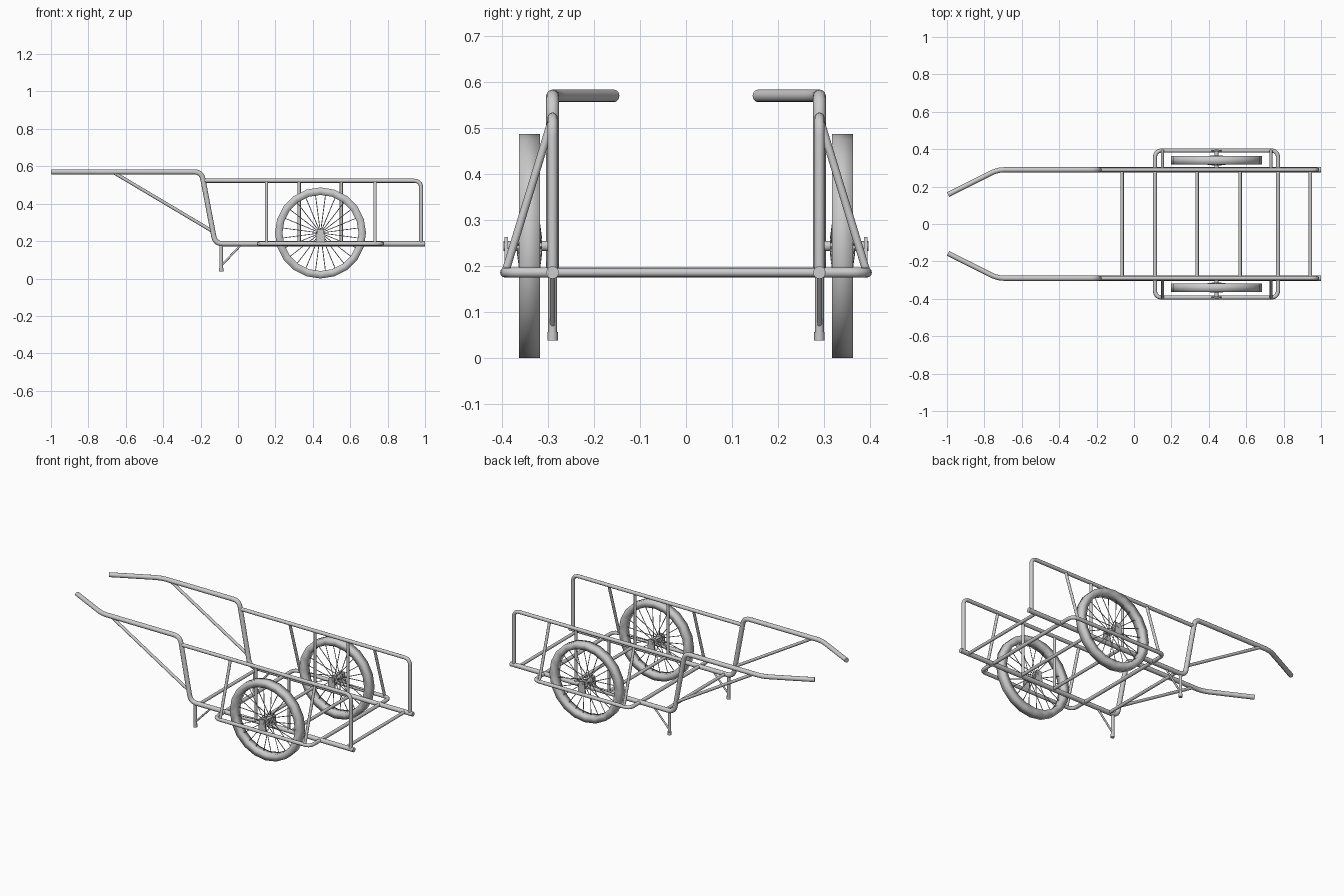
import bpy, math
from math import sin, cos, pi
from mathutils import Vector

if "Cube" in bpy.data.objects:
    bpy.data.objects.remove(bpy.data.objects["Cube"])

Y, Z = 0.29, 0.186          # side frame plane, floor frame height
WX, WY, WZ, WR = 0.441, 0.340, 0.2435, 0.2435   # wheel centre and radius


def finish(name, mesh, mirror=True, angle=40):
    ob = bpy.data.objects.new(name, mesh)
    bpy.context.collection.objects.link(ob)
    bpy.ops.object.select_all(action='DESELECT')
    ob.select_set(True)
    bpy.context.view_layer.objects.active = ob
    bpy.ops.object.shade_smooth_by_angle(angle=math.radians(angle))
    if mirror:
        m = ob.modifiers.new("Mirror", 'MIRROR')
        m.use_axis = (False, True, False)
        m.use_clip = False
        m.use_mirror_merge = False
    return ob


def rounded(pts, bend, closed):
    """Replace each corner of a path with a short curve."""
    pts = [Vector(p) for p in pts]
    n, out = len(pts), []
    for i, p in enumerate(pts):
        if not closed and i in (0, n - 1):
            out.append(p)
            continue
        a = p + (pts[i - 1] - p).normalized() * bend
        b = p + (pts[(i + 1) % n] - p).normalized() * bend
        for k in range(6):
            t = k / 5
            out.append(a * (1 - t) ** 2 + p * 2 * t * (1 - t) + b * t * t)
    return out


def tubes(name, paths, r, bend=0.04, closed=False, mirror=True, res=4):
    cu = bpy.data.curves.new(name, 'CURVE')
    cu.dimensions = '3D'
    cu.bevel_depth = r
    cu.bevel_resolution = res
    cu.use_fill_caps = True
    for path in paths:
        pts = rounded(path, bend, closed)
        sp = cu.splines.new('POLY')
        sp.points.add(len(pts) - 1)
        for q, p in zip(sp.points, pts):
            q.co = (*p, 1)
        sp.use_cyclic_u = closed
    tmp = bpy.data.objects.new(name + "_path", cu)
    bpy.context.collection.objects.link(tmp)
    dg = bpy.context.evaluated_depsgraph_get()
    mesh = bpy.data.meshes.new_from_object(tmp.evaluated_get(dg))
    bpy.data.objects.remove(tmp)
    return finish(name, mesh, mirror)


def lathe(name, profile, seg, closed, angle):
    """Spin (radius, y) points about the wheel axis."""
    n = len(profile)
    verts = [(WX + r * sin(2 * pi * s / seg), y, WZ + r * cos(2 * pi * s / seg))
             for s in range(seg) for r, y in profile]
    faces = []
    for s in range(seg):
        a, b = s * n, (s + 1) % seg * n
        for i in range(n if closed else n - 1):
            j = (i + 1) % n
            faces.append((a + i, a + j, b + j, b + i))
    if not closed:
        faces.append([s * n for s in range(seg)][::-1])
        faces.append([s * n + n - 1 for s in range(seg)])
    mesh = bpy.data.meshes.new(name)
    mesh.from_pydata(verts, [], faces)
    return finish(name, mesh, True, angle)


# Main bent tubes: handle, riser and floor rail in one piece
tubes("handle_and_floor_rail", [[(-0.994, 0.157, 0.57), (-0.73, Y, 0.57),
      (-0.195, Y, 0.57), (-0.122, Y, Z), (1.0, Y, Z)]], 0.0138)

# Upper side rail bending down at the tail
tubes("side_rail", [[(-0.183, Y, 0.523), (0.979, Y, 0.523), (0.979, Y, Z)]], 0.011)

# Upright posts and posts leaning out to the wheel guard
tubes("side_posts", [[(x, Y, 0.523), (x, Y, Z)] for x in (0.327, 0.552)], 0.0085)
tubes("leaning_posts", [[(x, Y, 0.523), (x, 0.393, Z)] for x in (0.152, 0.733)], 0.0085)

# Wheel guard loop running under both sides
tubes("wheel_guard", [[(0.112, -0.393, Z), (0.77, -0.393, Z),
      (0.77, 0.393, Z), (0.112, 0.393, Z)]], 0.011, closed=True, mirror=False)

# Floor cross bars
tubes("cross_bars", [[(x, -Y, Z), (x, Y, Z)] for x in (-0.064, 0.337, 0.567, 0.943)],
      0.0095, mirror=False)

# Handle struts
tubes("handle_strut", [[(-0.665, Y, 0.567), (-0.14, Y, 0.255)]], 0.009)

# Legs with feet and braces
tubes("leg", [[(-0.09, Y, Z), (-0.09, Y, 0.04)]], 0.0095)
tubes("leg_foot", [[(-0.09, Y, 0.057), (-0.09, Y, 0.038)]], 0.0115)
tubes("leg_brace", [[(-0.09, Y, 0.068), (0.022, Y, Z)]], 0.0055)

# Tyre, square section shaded round
w = 0.0227
lathe("tyre", [(WR, WY - w), (WR, WY + w), (WR - 0.04, WY + w), (WR - 0.04, WY - w)],
      20, True, 180)

# Hub and axle
lathe("hub", [(0.022, WY - 0.027), (0.022, WY - 0.022), (0.013, WY - 0.02),
              (0.013, WY + 0.02), (0.022, WY + 0.022), (0.022, WY + 0.027)], 16, False, 40)
tubes("axle", [[(WX, Y - 0.006, WZ), (WX, 0.397, WZ)]], 0.011)

# Spokes alternate between the two hub flanges
spokes = []
for k in range(24):
    a = 2 * pi * (k + 0.5) / 24
    y = WY + (0.025 if k % 2 else -0.025)
    spokes.append([(WX + 0.018 * sin(a), y, WZ + 0.018 * cos(a)),
                   (WX + 0.208 * sin(a), WY, WZ + 0.208 * cos(a))])
tubes("spokes", spokes, 0.0022, res=1)

# Tapered axle brackets standing on the floor rail and guard
verts, faces = [], []
for y in (Y, 0.391):
    o = len(verts)
    for dy in (-0.004, 0.004):
        verts += [(WX + dx, y + dy, z) for dx, z in
                  ((-0.027, Z), (0.027, Z), (0.017, WZ + 0.02), (-0.017, WZ + 0.02))]
    faces += [[o + i for i in f] for f in ((0, 1, 2, 3), (7, 6, 5, 4), (1, 0, 4, 5),
              (2, 1, 5, 6), (3, 2, 6, 7), (0, 3, 7, 4))]
mesh = bpy.data.meshes.new("axle_brackets")
mesh.from_pydata(verts, [], faces)
finish("axle_brackets", mesh)
